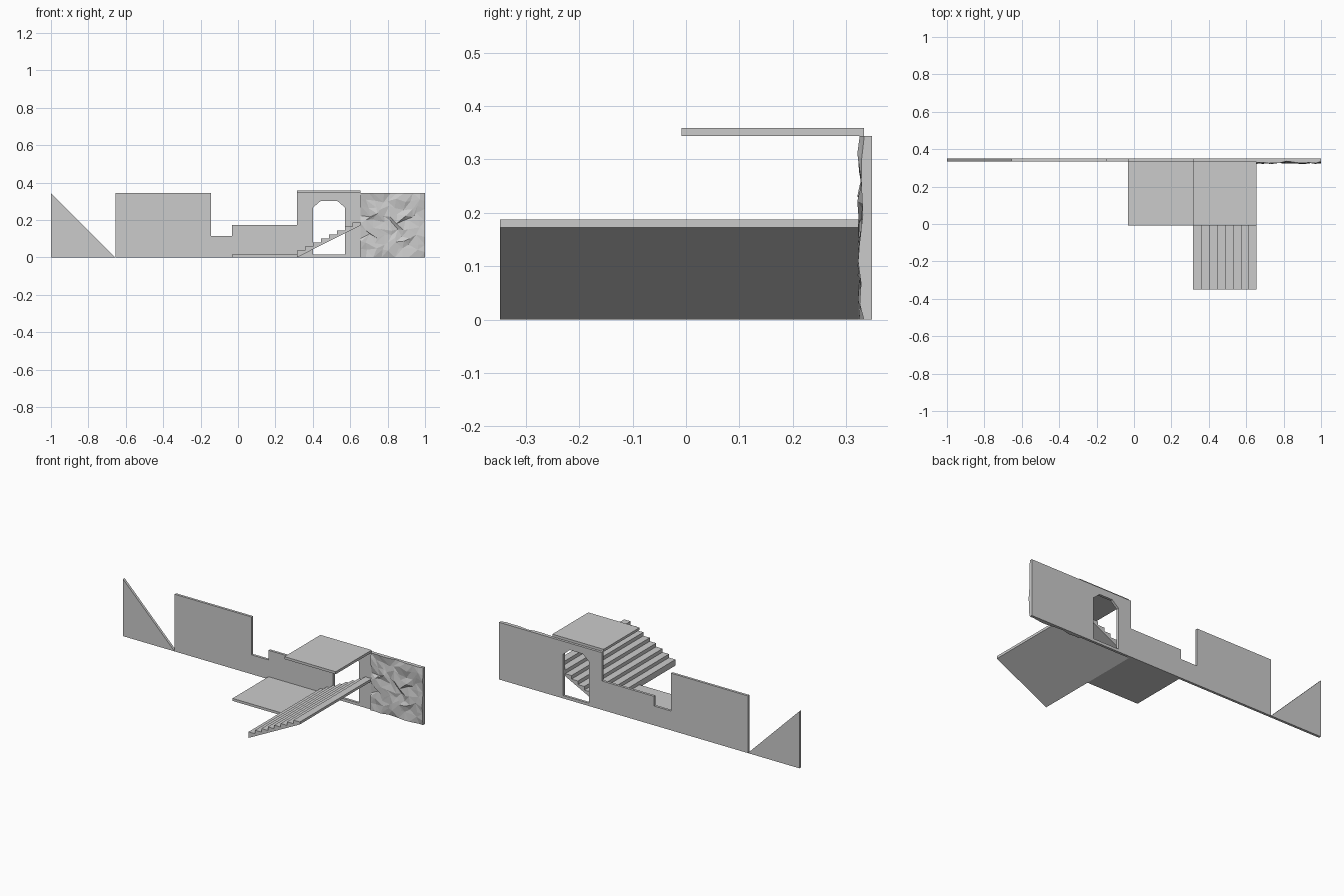
import bpy, bmesh, random

if "Cube" in bpy.data.objects:
    bpy.data.objects.remove(bpy.data.objects["Cube"])

random.seed(4)
FRONT, BACK = 0.334, 0.349      # wall thickness in y
SLAB = 0.015
EDGE = -0.008                   # front edge of the slabs
H = 0.344                       # full wall height


def finish(name, bm):
    bmesh.ops.recalc_face_normals(bm, faces=bm.faces)
    mesh = bpy.data.meshes.new(name)
    bm.to_mesh(mesh)
    bm.free()
    obj = bpy.data.objects.new(name, mesh)
    bpy.context.collection.objects.link(obj)
    return obj


def prism(name, profile, y0=FRONT, y1=BACK):
    """Extrude an (x, z) outline from y0 to y1."""
    bm = bmesh.new()
    face = bm.faces.new([bm.verts.new((x, y0, z)) for x, z in profile])
    ext = bmesh.ops.extrude_face_region(bm, geom=[face])
    for v in ext["geom"]:
        if isinstance(v, bmesh.types.BMVert):
            v.co.y = y1
    return finish(name, bm)


def rect(x0, x1, z0, z1):
    return [(x0, z0), (x1, z0), (x1, z1), (x0, z1)]


# Plain wall panels
prism("triangle_wall", [(-1, 0), (-0.656, 0), (-1, H)])
prism("long_wall", rect(-0.656, -0.144, 0, H))
prism("low_wall", rect(-0.144, -0.031, 0, 0.116))
prism("half_wall", rect(-0.031, 0.315, 0, 0.174))

# Wall with a faceted-arch doorway
door_wall = prism("door_wall", rect(0.315, 0.656, 0, H))
cutter = prism("door_cutter", [(0.4, 0.017), (0.573, 0.017), (0.573, 0.266),
                               (0.53, 0.303), (0.443, 0.303), (0.4, 0.266)],
               FRONT - 0.1, BACK + 0.1)
cutter.hide_render = True
cutter.hide_viewport = True
cut = door_wall.modifiers.new("doorway", 'BOOLEAN')
cut.operation = 'DIFFERENCE'
cut.solver = 'EXACT'
cut.object = cutter

# Floor and roof slabs
prism("floor", rect(-0.031, 0.315, 0, SLAB), EDGE, FRONT)
prism("roof", rect(0.315, 0.656, H, H + SLAB), EDGE, FRONT)

# Stairs: eight wide treads over a sloping underside
steps, x0, x1 = 8, 0.315, 0.656
run, rise = (x1 - x0) / steps, 0.172 / steps
outline = [(x1, 0.172), (x0, 0)]
for i in range(steps):
    z = SLAB + rise * (i + 1)
    outline += [(x0 + run * i, z), (x0 + run * (i + 1), z)]
prism("stairs", outline, -0.349, FRONT)

# Rock wall: flat back, randomly faceted front
bm = bmesh.new()
n, x0, x1 = 9, 0.656, 1.0
cell_x, cell_z = (x1 - x0) / n, H / n
grid = []
for j in range(n + 1):
    row = []
    for i in range(n + 1):
        dx = random.uniform(-0.35, 0.35) if 0 < i < n else 0
        dz = random.uniform(-0.35, 0.35) if 0 < j < n else 0
        row.append(bm.verts.new((x0 + (i + dx) * cell_x,
                                 random.uniform(0.321, 0.336),
                                 (j + dz) * cell_z)))
    grid.append(row)
for j in range(n):
    for i in range(n):
        a, b = grid[j][i], grid[j][i + 1]
        c, d = grid[j + 1][i + 1], grid[j + 1][i]
        tris = [(a, b, c), (a, c, d)] if random.random() < 0.5 else [(a, b, d), (b, c, d)]
        for t in tris:
            bm.faces.new(t)
# Extrude the rim to the back plane and cap it
rim = [e for e in bm.edges if e.is_boundary]
ext = bmesh.ops.extrude_edge_only(bm, edges=rim)["geom"]
for v in ext:
    if isinstance(v, bmesh.types.BMVert):
        v.co.y = BACK
bmesh.ops.holes_fill(bm, edges=[e for e in bm.edges if e.is_boundary], sides=0)
finish("rock_wall", bm)
